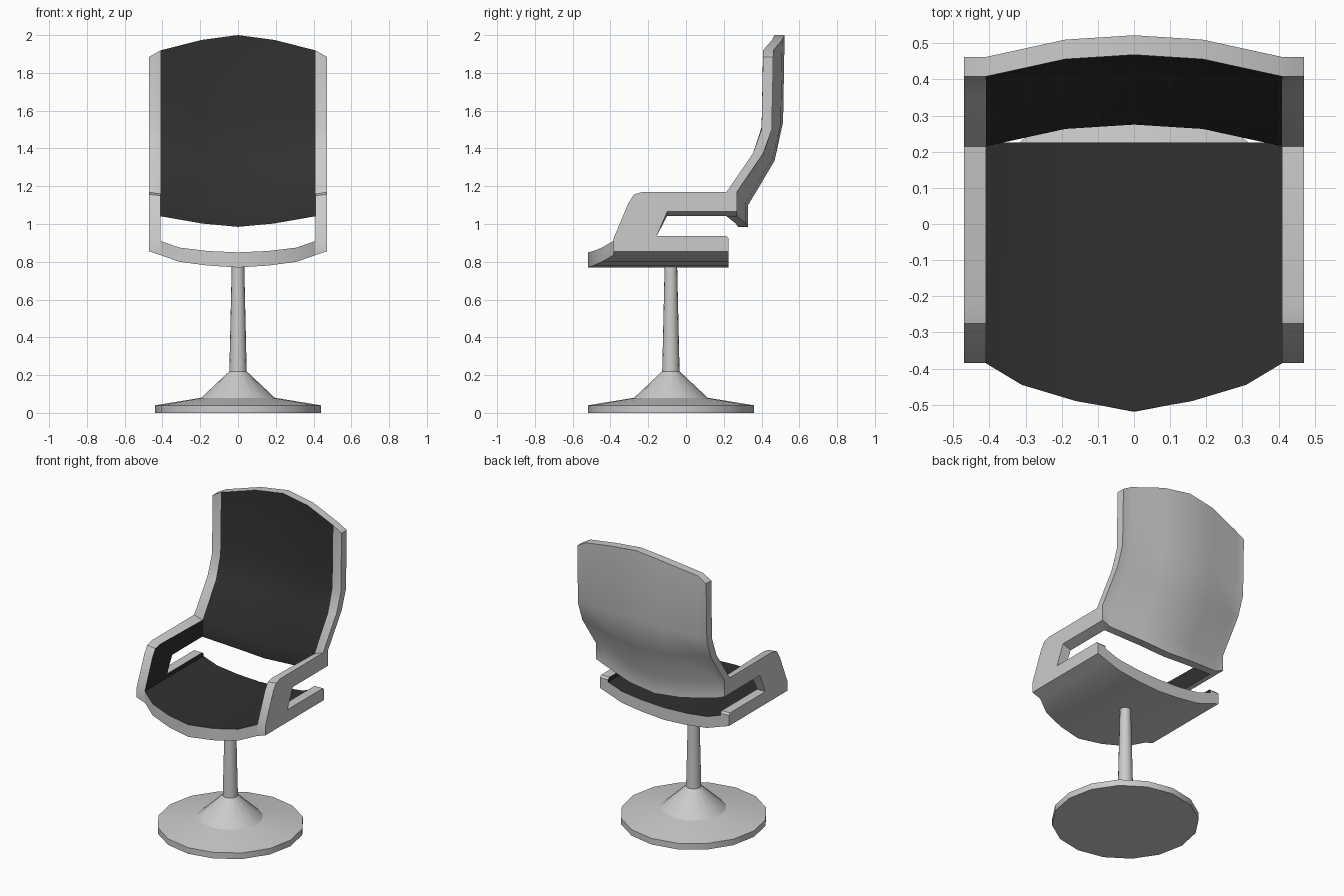
import bpy, bmesh, math

if "Cube" in bpy.data.objects:
    bpy.data.objects.remove(bpy.data.objects["Cube"])


def material(name, v):
    m = bpy.data.materials.new(name)
    m.diffuse_color = (v, v, v, 1)
    m.use_nodes = True
    m.node_tree.nodes["Principled BSDF"].inputs["Base Color"].default_value = m.diffuse_color
    return m


GREY = material("grey_shell", 0.8)
BLACK = material("black_upholstery", 0.03)


def finish(name, bm, angle=40):
    bmesh.ops.recalc_face_normals(bm, faces=bm.faces)
    me = bpy.data.meshes.new(name)
    bm.to_mesh(me)
    bm.free()
    me.materials.append(GREY)
    me.materials.append(BLACK)
    ob = bpy.data.objects.new(name, me)
    bpy.context.collection.objects.link(ob)
    bpy.ops.object.select_all(action='DESELECT')
    ob.select_set(True)
    bpy.context.view_layer.objects.active = ob
    bpy.ops.object.shade_smooth_by_angle(angle=math.radians(angle))
    return ob


def slab(name, inner, outer, edge_x):
    """Closed shell between two point grids; inner faces within edge_x are black."""
    bm = bmesh.new()
    a, b = [[[bm.verts.new(p) for p in row] for row in g] for g in (inner, outer)]
    rows, cols = len(a), len(a[0])
    for i in range(rows - 1):
        for j in range(cols - 1):
            for g in (a, b):
                f = bm.faces.new((g[i][j], g[i][j+1], g[i+1][j+1], g[i+1][j]))
                if g is a and abs(f.calc_center_median().x) < edge_x:
                    f.material_index = 1
    for i in (0, rows - 1):
        for j in range(cols - 1):
            bm.faces.new((a[i][j], a[i][j+1], b[i][j+1], b[i][j]))
    for j in (0, cols - 1):
        for i in range(rows - 1):
            bm.faces.new((a[i][j], a[i+1][j], b[i+1][j], b[i][j]))
    return finish(name, bm)


def mirrored(half):
    """Complete a row given from the centre outwards."""
    return [(-x, y, z) for x, y, z in half[:0:-1]] + half


# pedestal: disc foot, cone and tapered column
bm = bmesh.new()
profile = [(0.44, 0), (0.44, 0.04), (0.195, 0.08), (0.046, 0.22), (0.033, 0.785)]
N = 16
rings = [[bm.verts.new((r * math.cos(2 * math.pi * k / N),
                        r * math.sin(2 * math.pi * k / N) - 0.08, z))
          for k in range(N)] for r, z in profile]
for lo, hi in zip(rings, rings[1:]):
    for k in range(N):
        bm.faces.new((lo[k], lo[(k+1) % N], hi[(k+1) % N], hi[k]))
bm.faces.new(rings[0])
bm.faces.new(rings[-1])
finish("pedestal", bm, 25)

# seat: dished slab with a bowed front; x, front y, top z, bottom z
seat = [(0, -0.518, 0.85, 0.77), (0.16, -0.49, 0.857, 0.78),
        (0.31, -0.445, 0.875, 0.80), (0.41, -0.385, 0.91, 0.835)]
top = [mirrored([(x, y, t) for x, y, t, b in seat]),
       mirrored([(x, 0.225, t) for x, y, t, b in seat])]
bottom = [mirrored([(x, y, b) for x, y, t, b in seat]),
          mirrored([(x, 0.225, b) for x, y, t, b in seat])]
slab("seat", top, bottom, 0.5)

# backrest: rows of y, edge z, centre z; columns of x, y bow, z blend
rows = [(0.215, 1.065, 0.985), (0.215, 1.17, 1.10), (0.355, 1.375, 1.335),
        (0.40, 1.50, 1.54), (0.408, 1.885, 2.0)]
columns = [(0, 0.06, 1), (0.19, 0.048, 0.78), (0.41, 0, 0.3), (0.47, 0, 0)]
grids = [[mirrored([(x, y + bow + d, ze + (zc - ze) * t) for x, bow, t in columns])
          for y, ze, zc in rows] for d in (0, 0.054)]
slab("backrest", grids[0], grids[1], 0.42)

# arms: side outline y, outer z, inner z
outline = [(-0.385, 0.855, 0.835), (0.225, 0.855, 0.835), (0.225, 0.925, 0.925),
           (0.213, 0.937, 0.937), (-0.155, 0.937, 0.937), (-0.10, 1.065, 1.042),
           (0.215, 1.065, 1.042), (0.215, 1.17, 1.15), (-0.23, 1.17, 1.16),
           (-0.275, 1.157, 1.15), (-0.305, 1.11, 1.105), (-0.385, 0.92, 0.91)]
for side, s in (("left", -1), ("right", 1)):
    bm = bmesh.new()
    out = [bm.verts.new((s * 0.47, y, z)) for y, z, _ in outline]
    inn = [bm.verts.new((s * 0.41, y, z)) for y, _, z in outline]
    bm.faces.new(out)
    bm.faces.new(inn).material_index = 1
    n = len(out)
    for k in range(n):
        bm.faces.new((out[k], out[(k+1) % n], inn[(k+1) % n], inn[k]))
    finish(side + "_arm", bm, 25)
